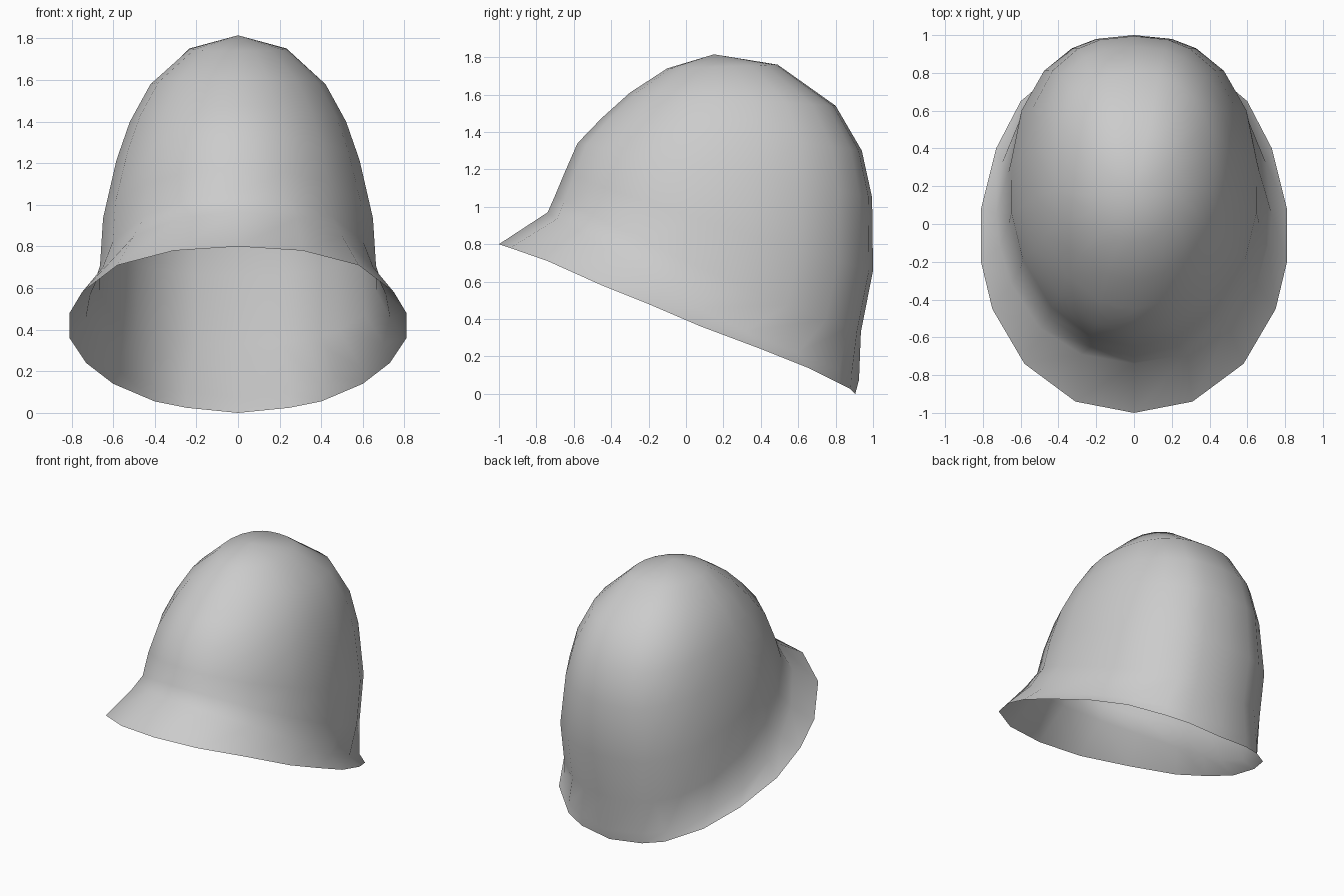
import bpy, bmesh, math

if "Cube" in bpy.data.objects:
    bpy.data.objects.remove(bpy.data.objects["Cube"])

ANGLES = [0, 20, 42, 64, 82, 98, 117, 137, 154, 166, 180]  # half turn, front to back


def mirror_ring(half):
    """Complete a half ring (front to back on +x) with its -x side."""
    return half + [(-x, y, z) for x, y, z in reversed(half[1:-1])]


def dome_ring(front, back, width, sag):
    """Tilted oval between a front and a back (y, z) point, squarer at the back."""
    half = []
    for a in ANGLES:
        c, s = math.cos(math.radians(a)), math.sin(math.radians(a))
        e = 2 / (2.0 if c > 0 else 2.4)
        x = width * max(s, 0) ** e if 0 < a < 180 else 0
        t = (1 - math.copysign(abs(c) ** e, c)) / 2
        y = front[0] + (back[0] - front[0]) * t
        z = front[1] + (back[1] - front[1]) * t - sag * s * s
        half.append((x, y, z))
    return mirror_ring(half)


# Outer edge of the brim and the crease where it meets the dome
rim = mirror_ring([(0, -1, .80), (.31, -.94, .78), (.58, -.74, .71), (.75, -.45, .58),
                   (.81, -.20, .48), (.81, .08, .36), (.73, .40, .24), (.60, .65, .14),
                   (.40, .82, .055), (.25, .88, .025), (0, .905, 0)])
crease = mirror_ring([(0, -.74, .97), (.28, -.69, .935), (.50, -.55, .85), (.65, -.32, .70),
                      (.71, -.12, .57), (.73, .05, .46), (.70, .32, .335), (.59, .60, .22),
                      (.40, .82, .13), (.25, .885, .10), (0, .925, .075)])

# Dome rings: front (y, z), back (y, z), half width, sag at the sides
sections = [((-.70, 1.06), (.935, .33), .67, .04),
            ((-.65, 1.18), (1.0, .66), .655, .02),
            ((-.58, 1.34), (.995, 1.05), .59, 0),
            ((-.45, 1.475), (.94, 1.30), .525, 0),
            ((-.30, 1.61), (.80, 1.54), .425, 0),
            ((-.10, 1.74), (.49, 1.76), .235, 0)]
rings = [rim, crease] + [dome_ring(*s) for s in sections]

# Loft the shell
bm = bmesh.new()
loops = [[bm.verts.new(p) for p in ring] for ring in rings]
for lo, hi in zip(loops, loops[1:]):
    n = len(lo)
    for i in range(n):
        j = (i + 1) % n
        bm.faces.new((lo[i], lo[j], hi[j], hi[i]))

# Close the crown
apex = bm.verts.new((0, .15, 1.815))
top = loops[-1]
for i in range(len(top)):
    bm.faces.new((top[i], top[(i + 1) % len(top)], apex))

mesh = bpy.data.meshes.new("helmet_shell")
bm.to_mesh(mesh)
bm.free()
helmet = bpy.data.objects.new("helmet_shell", mesh)
bpy.context.collection.objects.link(helmet)
bpy.context.view_layer.objects.active = helmet
helmet.select_set(True)
bpy.ops.object.shade_smooth_by_angle(angle=math.radians(35))
